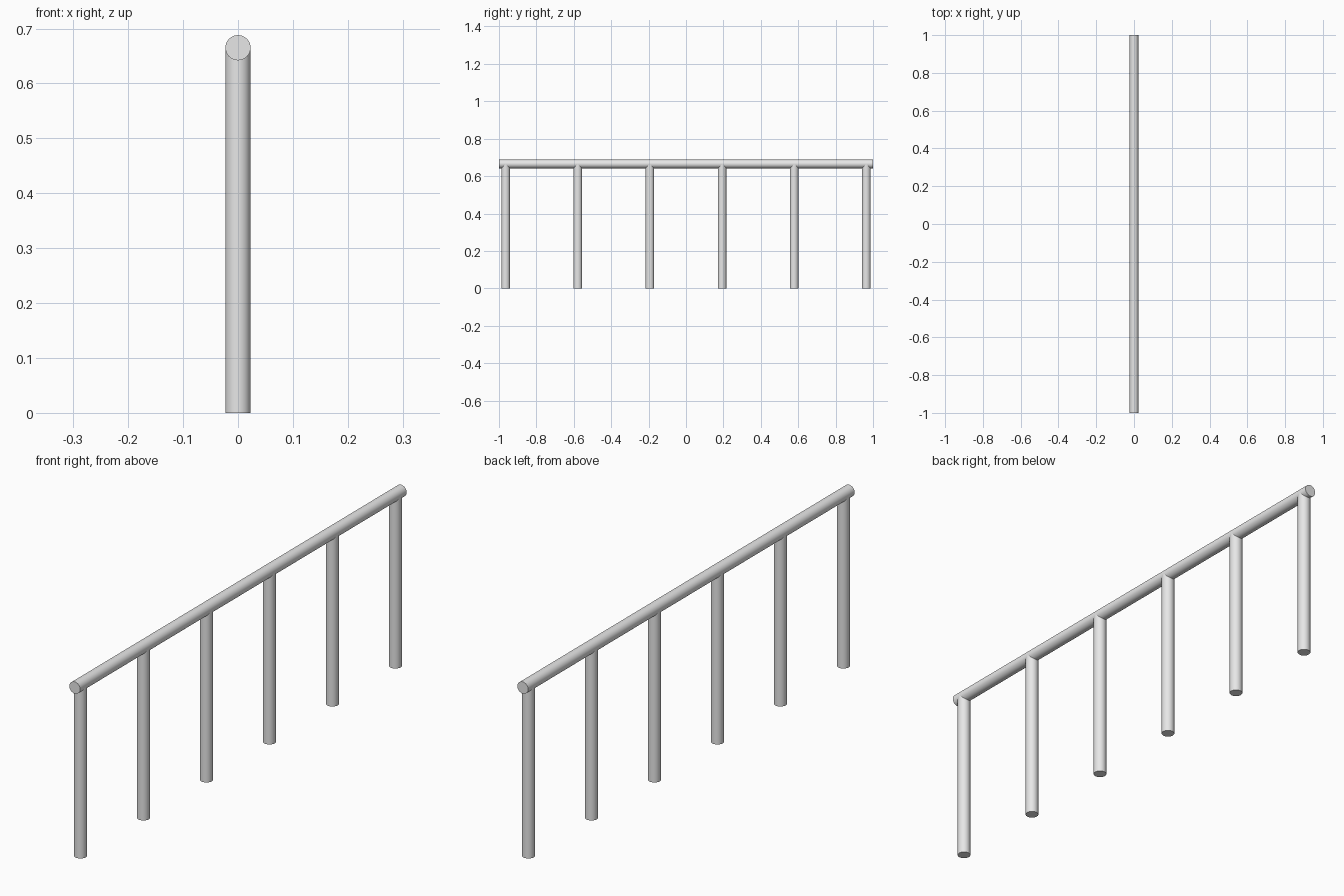
import bpy
import math

cube = bpy.data.objects.get("Cube")
if cube:
    bpy.data.objects.remove(cube, do_unlink=True)

RADIUS = 0.023
RAIL_Z = 0.665
POSTS = 6
END_Y = 0.964

# Plain grey metal
metal = bpy.data.materials.new("grey_metal")
metal.use_nodes = True
GREY = (0.8, 0.8, 0.8, 1)
metal.diffuse_color = GREY
metal.node_tree.nodes["Principled BSDF"].inputs["Base Color"].default_value = GREY


def tube(name, length, location, rotation=(0, 0, 0)):
    bpy.ops.mesh.primitive_cylinder_add(
        vertices=32, radius=RADIUS, depth=length,
        location=location, rotation=rotation)
    obj = bpy.context.object
    obj.name = name
    obj.data.materials.append(metal)
    bpy.ops.object.shade_smooth_by_angle(angle=math.radians(40))
    return obj


# Horizontal top rail
tube("top_rail", 2, (0, 0, RAIL_Z), (math.pi / 2, 0, 0))

# Evenly spaced posts, ending inside the rail
for i in range(POSTS):
    y = -END_Y + 2 * END_Y * i / (POSTS - 1)
    tube(f"post_{i + 1}", RAIL_Z, (0, y, RAIL_Z / 2))
